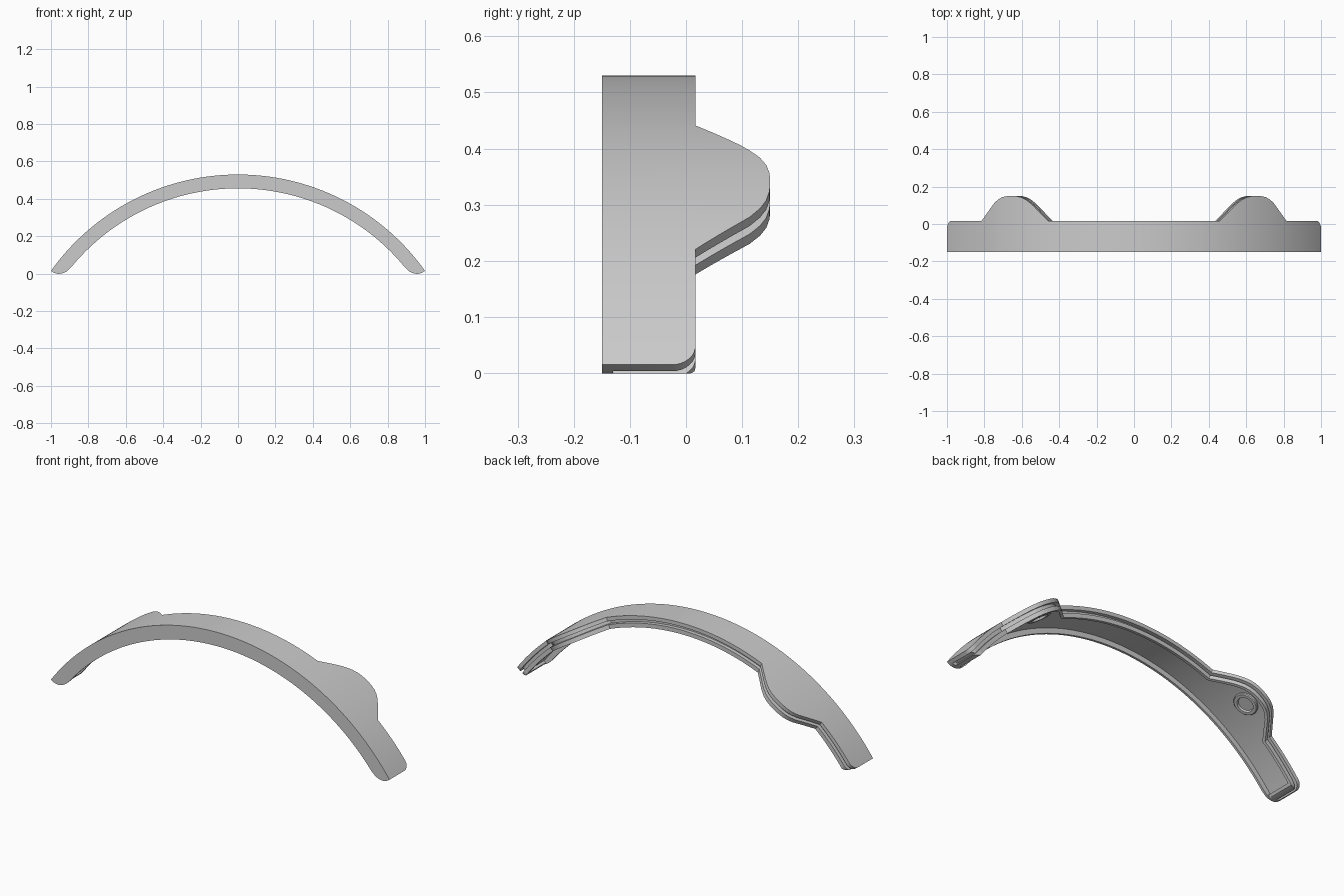
import bpy, bmesh
from math import sin, cos, asin, radians, sqrt, pi
from mathutils import Vector, Matrix

if "Cube" in bpy.data.objects:
    bpy.data.objects.remove(bpy.data.objects["Cube"])

R, CZ = 1.228, -0.698            # outer arc radius and centre height
END = asin(1 / R)                # half angle of the arch
FRONT, BACK = -0.15, 0.017
LIP, GROOVE, BACK_RIM, FRONT_RIM = 0.02, 0.038, 0.06, 0.074   # depths below the outer skin
FLOOR, CUT, FRONT_WALL, BACK_WALL = 0.047, 0.02, 0.012, 0.015
LOBE = [(0.459, BACK), (0.536, 0.095), (0.555, 0.112), (0.58, 0.131), (0.605, 0.143),
        (0.63, 0.149), (0.655, 0.15), (0.68, 0.149), (0.705, 0.143), (0.725, 0.132),
        (0.745, 0.114), (0.757, 0.098), (0.815, BACK)]

grey = bpy.data.materials.new("plain_grey")
grey.use_nodes = True
grey.diffuse_color = (0.6, 0.6, 0.6, 1)
grey.node_tree.nodes["Principled BSDF"].inputs["Base Color"].default_value = (0.6, 0.6, 0.6, 1)


def place(t, y, d):
    return Vector(((R - d) * sin(t), y, CZ + (R - d) * cos(t)))


def back_edge(t):
    """Back outline with the lobe and the rounded tip corner."""
    x = R * sin(t)
    for (x0, y0), (x1, y1) in zip(LOBE, LOBE[1:]):
        if x0 <= x <= x1:
            return y0 + (y1 - y0) * (x - x0) / (x1 - x0)
    r = 0.042
    over = min(max(0, R * t - (R * END - r)), r)
    return BACK - r + sqrt(r * r - over * over)


def inset_edge(t, w):
    """Back outline moved inwards by w, measured square to the edge."""
    e = 0.008
    slope = (back_edge(t + e) - back_edge(t - e)) / (2 * e * R)
    return back_edge(t) - w * min(sqrt(1 + slope * slope), 1.7)


def tip_limit(d):
    """The tip is rounded under towards the inside."""
    k = max(0, (d - 0.01) / (FRONT_RIM - 0.01))
    return END - radians(3.8) * (1 - sqrt(max(0, 1 - k * k)))


POCKET_END = tip_limit(BACK_RIM) - 0.013


def finish(name, bm):
    bmesh.ops.remove_doubles(bm, verts=bm.verts, dist=1e-5)
    bmesh.ops.dissolve_degenerate(bm, edges=bm.edges, dist=1e-5)
    bmesh.ops.recalc_face_normals(bm, faces=bm.faces)
    mesh = bpy.data.meshes.new(name)
    bm.to_mesh(mesh)
    bm.free()
    mesh.materials.append(grey)
    ob = bpy.data.objects.new(name, mesh)
    bpy.context.collection.objects.link(ob)
    mod = ob.modifiers.new("mirror", 'MIRROR')
    mod.use_axis[0] = True
    mod.merge_threshold = 0.0001
    bpy.ops.object.select_all(action='DESELECT')
    ob.select_set(True)
    bpy.context.view_layer.objects.active = ob
    bpy.ops.object.shade_smooth_by_angle(angle=radians(25))


# Cross-section of the band: (name, side, inset, depth, pocket or groove)
SECTION = [("f0", 'F', 0, 0, ''), ("b0", 'B', 0, 0, ''), ("b1", 'B', 0, LIP, ''),
           ("g1", 'B', CUT, LIP, 'G'), ("g2", 'B', CUT, GROOVE, 'G'),
           ("b2", 'B', 0, GROOVE, ''), ("b25", 'B', 0, 0.05, ''),
           ("b3", 'B', 0, BACK_RIM, ''),
           ("pb", 'B', BACK_WALL, BACK_RIM, 'P'), ("pbf", 'B', BACK_WALL, FLOOR, 'P'),
           ("pff", 'F', FRONT_WALL, FLOOR, 'P'), ("pep", 'F', FRONT_WALL, BACK_RIM, 'P'),
           ("pe", 'F', FRONT_WALL, BACK_RIM, ''), ("p35", 'F', FRONT_WALL, 0.069, ''),
           ("pf", 'F', FRONT_WALL, FRONT_RIM, ''),
           ("f4", 'F', 0, FRONT_RIM, ''), ("f35", 'F', 0, 0.069, ''), ("f3", 'F', 0, BACK_RIM, ''),
           ("f25", 'F', 0, 0.05, ''), ("f2", 'F', 0, GROOVE, ''), ("f1", 'F', 0, LIP, '')]


def section_point(t, side, w, d, kind):
    limit = {'P': POCKET_END, 'G': tip_limit(d) - CUT / R, '': tip_limit(d)}[kind]
    t = min(t, limit)
    return place(t, FRONT + w if side == 'F' else inset_edge(t, w), d)


# Half of the arched band, swept along the arc and closed at the tip
stations = {END * i / 48 for i in range(49)}
stations |= {asin(x / R) for x, y in LOBE}
stations |= {END - radians(2.2) * (1 - sin(i * pi / 16)) for i in range(9)}
stations |= {POCKET_END, END}
bm = bmesh.new()
rows = [[bm.verts.new(section_point(t, *s[1:])) for s in SECTION] for t in sorted(stations)]
n = len(SECTION)
for a, b in zip(rows, rows[1:]):
    for i in range(n):
        bm.faces.new((a[i], a[(i + 1) % n], b[(i + 1) % n], b[i]))

v = {s[0]: vert for s, vert in zip(SECTION, rows[-1])}
for key, d in (("1", LIP), ("2", GROOVE)):
    v["q" + key] = bm.verts.new(place(tip_limit(d), FRONT + 0.02, d))
    v["h" + key] = bm.verts.new(place(tip_limit(d) - CUT / R, FRONT + 0.02, d))
for names in ("f0 b0 b1 q1 f1", "q1 b1 g1 h1", "h1 g1 g2 h2", "h2 g2 b2 q2", "q1 h1 h2 q2",
              "f1 q1 q2 f2", "f2 q2 b2 b25 f25", "f25 b25 b3 pe f3", "f3 pe p35 f35",
              "f35 p35 pf f4", "b3 pb pep pe", "pb pbf pff pep"):
    bm.faces.new([v[k] for k in names.split()])
finish("arched_band", bm)

# Screw boss inside each lobe: a turned ring with a shallow bore
bm = bmesh.new()
profile = [(0.06, FLOOR - 0.004), (0.06, 0.056), (0.056, 0.06), (0.041, 0.06), (0.038, 0.05)]
angle, sides = asin(0.65 / R), 32
axis_pos = place(angle, 0.06, 0)
turn = Matrix.Rotation(angle, 4, 'Y')
rings = [[bm.verts.new(axis_pos + turn @ Vector((r * cos(2 * pi * i / sides), r * sin(2 * pi * i / sides), -d)))
          for i in range(sides)] for r, d in profile]
for a, b in zip(rings, rings[1:]):
    for i in range(sides):
        j = (i + 1) % sides
        bm.faces.new((a[i], a[j], b[j], b[i]))
bm.faces.new(rings[-1])
bm.faces.new(rings[0])
finish("screw_bosses", bm)
